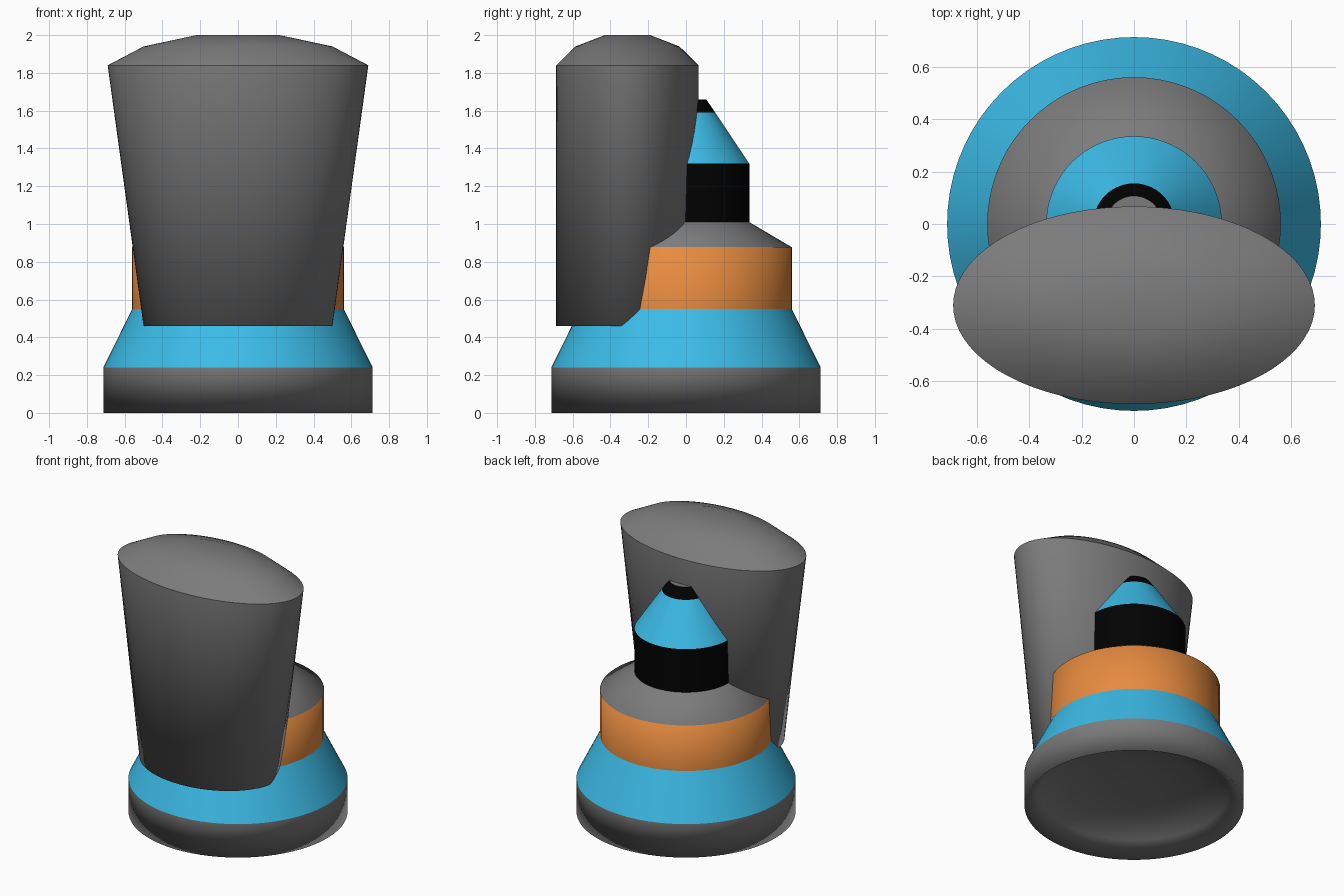
import bpy, bmesh
from math import sin, cos, pi, radians

if "Cube" in bpy.data.objects:
    bpy.data.objects.remove(bpy.data.objects["Cube"])

SEG = 72


def material(name, rgb):
    m = bpy.data.materials.new(name)
    m.diffuse_color = (*rgb, 1)
    m.use_nodes = True
    m.node_tree.nodes["Principled BSDF"].inputs["Base Color"].default_value = m.diffuse_color
    return m


GREY = material("dark_grey", (0.2, 0.2, 0.2))
BLUE = material("blue", (0.045, 0.50, 0.80))
ORANGE = material("orange", (0.80, 0.26, 0.05))
BLACK = material("black", (0.0005, 0.0005, 0.0005))


def loft(name, rings, y=0.0, mats=(GREY,), cap_bottom=False, cap_top=False, angle=30):
    """Stack elliptical rings (rx, ry, z); mats gives one material per step."""
    bm = bmesh.new()
    loops = [[bm.verts.new((rx * cos(2 * pi * i / SEG), y + ry * sin(2 * pi * i / SEG), z))
              for i in range(SEG)] for rx, ry, z in rings]
    for k, (a, b) in enumerate(zip(loops, loops[1:])):
        for i in range(SEG):
            j = (i + 1) % SEG
            f = bm.faces.new((a[i], a[j], b[j], b[i]))
            f.material_index = min(k, len(mats) - 1)
    if cap_bottom:
        bm.faces.new(loops[0][::-1])
    if cap_top:
        bm.faces.new(loops[-1])
    mesh = bpy.data.meshes.new(name)
    bm.to_mesh(mesh)
    bm.free()
    ob = bpy.data.objects.new(name, mesh)
    bpy.context.collection.objects.link(ob)
    for m in mats:
        mesh.materials.append(m)
    bpy.ops.object.select_all(action='DESELECT')
    ob.select_set(True)
    bpy.context.view_layer.objects.active = ob
    bpy.ops.object.shade_smooth_by_angle(angle=radians(angle))
    return ob


def turned(name, profile, **kw):
    """Round part from (radius, z) points."""
    return loft(name, [(r, r, z) for r, z in profile], **kw)


# Base ring with a dished underside
turned("base", [(0.22, 0.175), (0.43, 0.15), (0.61, 0.09), (0.713, 0.0), (0.713, 0.24)],
       cap_bottom=True, angle=180)

# Stepped round body
turned("lower_skirt", [(0.713, 0.24), (0.56, 0.55)], mats=(BLUE,))
turned("waist_and_shoulder", [(0.56, 0.55), (0.56, 0.877), (0.335, 1.01)],
       mats=(ORANGE, GREY), angle=180)
turned("neck", [(0.335, 1.01), (0.335, 1.32)], mats=(BLACK,))
turned("nose_cone", [(0.335, 1.32), (0.155, 1.59)], mats=(BLUE,))
turned("nose_tip", [(0.155, 1.59), (0.107, 1.66)], mats=(BLACK,))
turned("tip_disc", [(0.107, 1.66)], cap_top=True)

# Oval front pod, flaring sideways only, with a low domed lid
loft("front_pod", [(0.50, 0.377, 0.46), (0.69, 0.377, 1.84)],
     y=-0.31, cap_bottom=True, angle=180)
loft("pod_lid", [(0.69, 0.377, 1.84), (0.50, 0.275, 1.94), (0.22, 0.12, 2.00)],
     y=-0.31, cap_top=True, angle=180)
